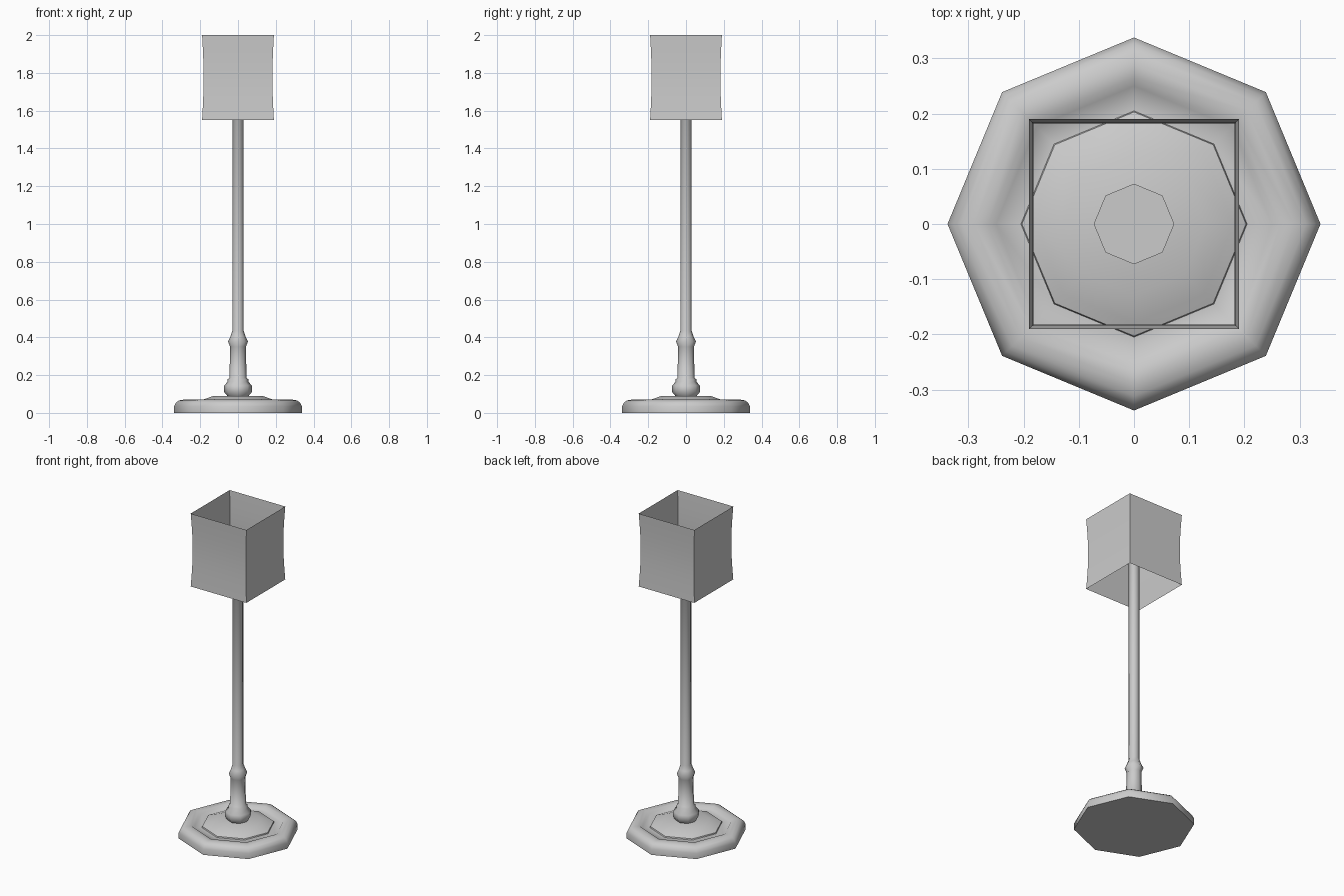
import bpy, bmesh
from math import sin, cos, pi, radians

if "Cube" in bpy.data.objects:
    bpy.data.objects.remove(bpy.data.objects["Cube"])


def lathe(name, profile, sides, phase=0.0, cap_bottom=True, cap_top=True, angle=50):
    """Sweep (radius, z) points round the z axis with the given side count."""
    bm = bmesh.new()
    rings = [[bm.verts.new((r * cos(phase + 2 * pi * i / sides),
                            r * sin(phase + 2 * pi * i / sides), z))
              for i in range(sides)] for r, z in profile]
    for a, b in zip(rings, rings[1:]):
        for i in range(sides):
            j = (i + 1) % sides
            bm.faces.new((a[i], a[j], b[j], b[i]))
    if cap_bottom:
        bm.faces.new(rings[0][::-1])
    if cap_top:
        bm.faces.new(rings[-1])
    mesh = bpy.data.meshes.new(name)
    bm.to_mesh(mesh)
    bm.free()
    ob = bpy.data.objects.new(name, mesh)
    bpy.context.collection.objects.link(ob)
    bpy.ops.object.select_all(action='DESELECT')
    ob.select_set(True)
    bpy.context.view_layer.objects.active = ob
    bpy.ops.object.shade_smooth_by_angle(angle=radians(angle))
    return ob


# Octagonal foot: rounded rim, recessed step and raised centre
lathe("base", [(0.338, 0), (0.338, 0.035), (0.328, 0.055), (0.312, 0.066),
               (0.29, 0.07), (0.265, 0.07), (0.25, 0.056), (0.205, 0.056),
               (0.203, 0.063), (0.18, 0.072), (0.13, 0.09)], 8)

# Turned stem: bulb, collar, long pole and the socket cup hidden in the shade
lathe("stem", [(0.055, 0.088), (0.073, 0.11), (0.073, 0.145), (0.055, 0.165),
               (0.055, 0.178), (0.045, 0.186), (0.042, 0.35), (0.053, 0.378),
               (0.04, 0.405), (0.03, 0.435), (0.03, 1.69), (0.045, 1.71),
               (0.073, 1.74), (0.073, 1.78)], 8)

# Square shade with gently waisted walls, open at both ends
steps = 8
shade = []
for k in range(steps + 1):
    t = k / steps
    half = 0.19 - 0.008 * sin(pi * t)
    shade.append((half * 2 ** 0.5, 1.55 + 0.45 * t))
lathe("lamp_shade", shade, 4, pi / 4, False, False, 30)
